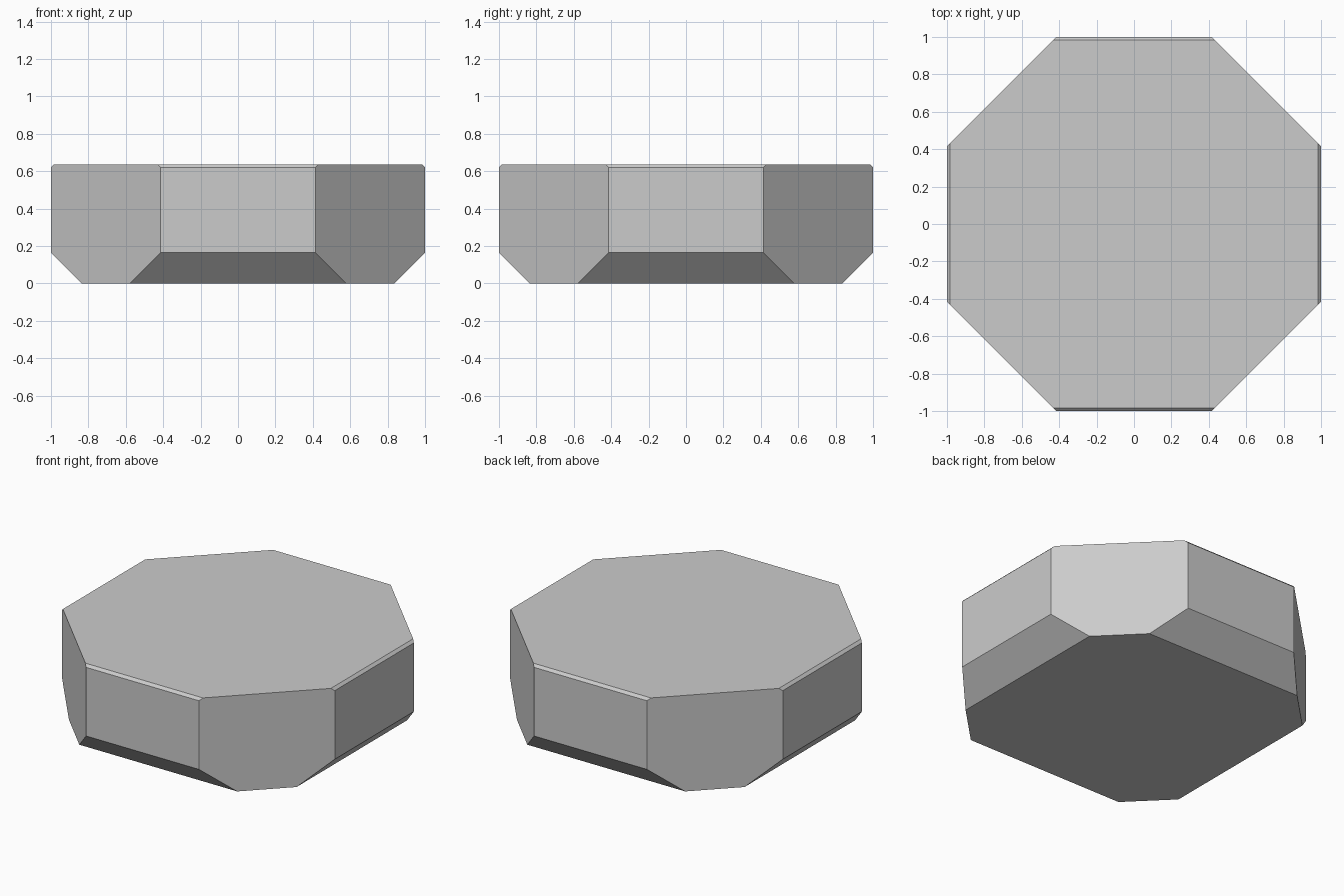
import bpy, bmesh
from math import sqrt

if "Cube" in bpy.data.objects:
    bpy.data.objects.remove(bpy.data.objects["Cube"])

# Octagonal block: diagonal walls stay vertical, axis walls are chamfered
DIAGONAL = sqrt(2)  # |x| + |y| on the diagonal walls
LEVELS = [(0.0, 0.835), (0.165, 1.0), (0.62, 1.0), (0.637, 0.983)]  # z, half width


def ring(bm, z, h):
    k = DIAGONAL - h
    quarter = [(h, -k), (h, k)]
    points = []
    for _ in range(4):
        points += quarter
        quarter = [(-y, x) for x, y in quarter]
    return [bm.verts.new((x, y, z)) for x, y in points]


bm = bmesh.new()
rings = [ring(bm, z, h) for z, h in LEVELS]

# Caps and bands of side walls
bm.faces.new(rings[0][::-1])
bm.faces.new(rings[-1])
for low, high in zip(rings, rings[1:]):
    for i in range(8):
        j = (i + 1) % 8
        bm.faces.new((low[i], low[j], high[j], high[i]))

# Merge the coplanar strips of each diagonal wall
bmesh.ops.dissolve_limit(bm, angle_limit=0.01, verts=bm.verts, edges=bm.edges)
bmesh.ops.recalc_face_normals(bm, faces=bm.faces)

mesh = bpy.data.meshes.new("octagonal_block")
bm.to_mesh(mesh)
bm.free()
block = bpy.data.objects.new("octagonal_block", mesh)
bpy.context.collection.objects.link(block)
